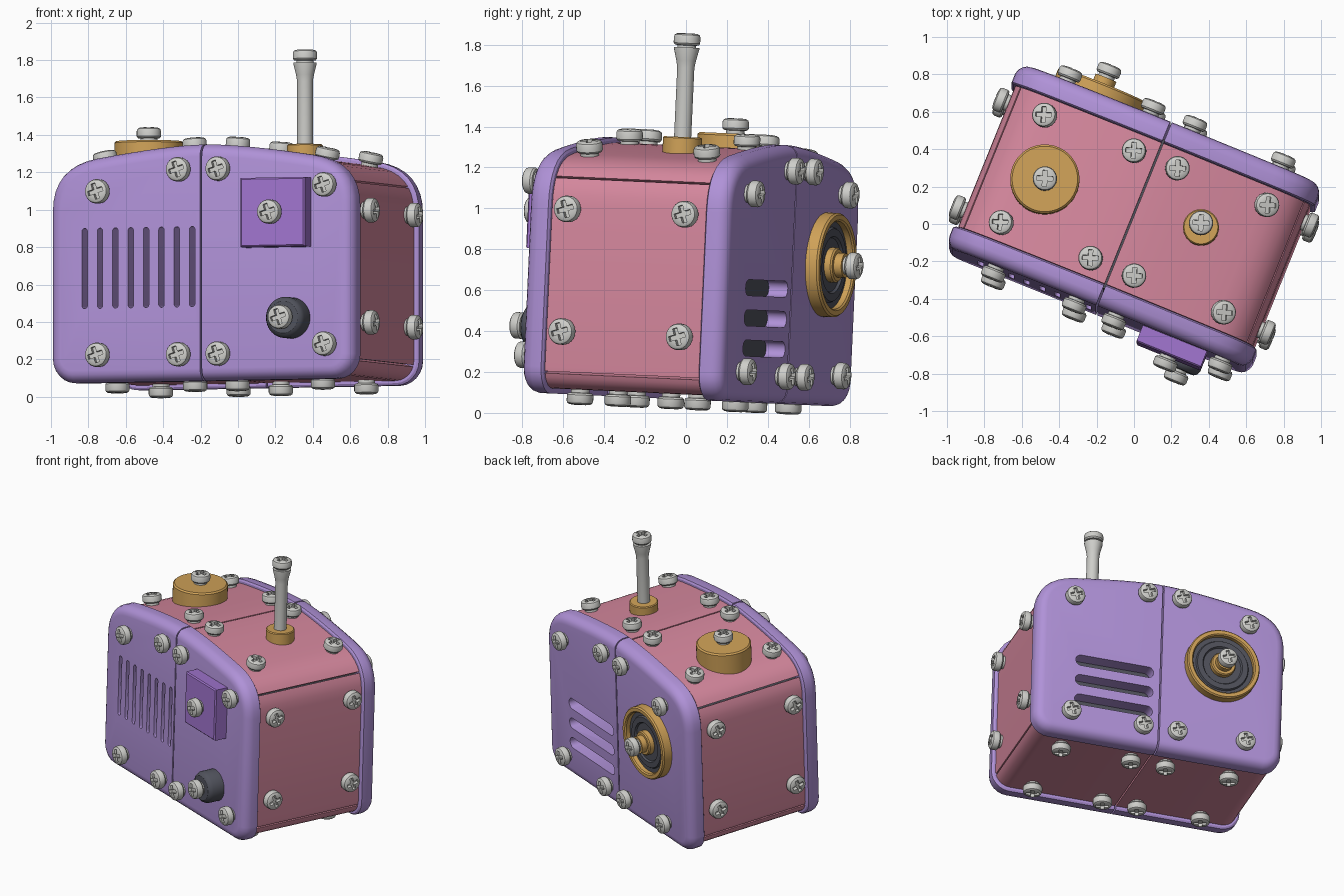
import bpy, bmesh, math
from mathutils import Matrix, Vector

if "Cube" in bpy.data.objects:
    bpy.data.objects.remove(bpy.data.objects["Cube"])

# whole body is turned, and leans back slightly
BODY = (Matrix.Translation((0, 0, 0.065)) @ Matrix.Rotation(math.radians(-2.6), 4, 'X')
        @ Matrix.Rotation(math.radians(-22), 4, 'Z'))


def material(name, *rgb):
    m = bpy.data.materials.new(name)
    lin = [((c / 255 + 0.055) / 1.055) ** 2.4 for c in rgb]
    m.diffuse_color = (*lin, 1)
    m.use_nodes = True
    m.node_tree.nodes["Principled BSDF"].inputs["Base Color"].default_value = m.diffuse_color
    return m


LILAC = material("lilac", 176, 146, 216)
PINK = material("pink", 214, 136, 158)
VIOLET = material("violet", 160, 116, 206)
GOLD = material("gold", 208, 162, 88)
DARK = material("charcoal", 80, 82, 92)
STEEL = material("light grey", 206, 206, 202)


def finish(name, mesh, mat, matrix=Matrix()):
    if not mesh.materials:
        mesh.materials.append(mat)
    mesh.polygons.foreach_set("use_smooth", [True] * len(mesh.polygons))
    mesh.set_sharp_from_angle(angle=math.radians(32))
    ob = bpy.data.objects.new(name, mesh)
    bpy.context.collection.objects.link(ob)
    ob.matrix_world = BODY @ matrix
    return ob


def loft(name, groups, mat, matrix=Matrix(), caps=True, loop=False):
    """Skin each group of closed rings; a group makes one solid."""
    bm = bmesh.new()
    for rings in groups:
        vs = [[bm.verts.new(p) for p in r] for r in rings]
        n = len(vs[0])
        pairs = list(zip(vs, vs[1:])) + ([(vs[-1], vs[0])] if loop else [])
        for a, b in pairs:
            for i in range(n):
                bm.faces.new((a[i], a[(i + 1) % n], b[(i + 1) % n], b[i]))
        if caps:
            bm.faces.new(vs[0])
            bm.faces.new(vs[-1])
    bmesh.ops.recalc_face_normals(bm, faces=bm.faces)
    mesh = bpy.data.meshes.new(name)
    bm.to_mesh(mesh)
    bm.free()
    return finish(name, mesh, mat, matrix)


def cut(ob, cutter):
    """Boolean out the cutter, then drop it."""
    mod = ob.modifiers.new("cut", 'BOOLEAN')
    mod.operation, mod.solver, mod.object = 'DIFFERENCE', 'EXACT', cutter
    bpy.context.view_layer.update()
    ev = ob.evaluated_get(bpy.context.evaluated_depsgraph_get())
    mesh = bpy.data.meshes.new_from_object(ev)
    ob.modifiers.clear()
    ob.data = mesh
    mesh.polygons.foreach_set("use_smooth", [True] * len(mesh.polygons))
    mesh.set_sharp_from_angle(angle=math.radians(32))
    bpy.data.objects.remove(cutter)


def aim(pos, direction, spin=0.0):
    q = Vector(direction).to_track_quat('Z', 'Y').to_matrix().to_4x4()
    return Matrix.Translation(pos) @ q @ Matrix.Rotation(spin, 4, 'Z')


def lathe(name, profile, mat, pos, direction, n=40, **kw):
    rings = [[(r * math.cos(2 * math.pi * i / n), r * math.sin(2 * math.pi * i / n), h)
              for i in range(n)] for r, h in profile]
    return loft(name, [rings], mat, aim(pos, direction), **kw)


# body outline, right half, from bottom centre round to top centre
def bezier(a, b, c, ts):
    return [Vector(a) * (1 - t) ** 2 + Vector(b) * 2 * t * (1 - t) + Vector(c) * t * t for t in ts]


HALF = [Vector((0, 0))]
HALF += [Vector((.745 + .13 * math.sin(math.radians(15 * i)), .13 - .13 * math.cos(math.radians(15 * i))))
         for i in range(7)]
HALF += bezier((.875, .92), (.875, 1.16), (.62, 1.20), [i / 8 for i in range(9)])
HALF += bezier((.62, 1.20), (.206, 1.265), (0, 1.265), [i / 8 for i in range(1, 9)])


def inset(d):
    out = []
    for i, p in enumerate(HALF):
        t = Vector((1, 0)) if i == 0 else Vector((-1, 0)) if i == len(HALF) - 1 else HALF[i + 1] - HALF[i - 1]
        t.normalize()
        out.append(p + Vector((-t.y, t.x)) * d)
    return out


# end shells: two rounded halves front and back, with a thin seam
LIP = [(.41, .012), (.418, 0), (.47, 0), (.495, .008), (.515, .024), (.526, .042), (.53, .065)]
shells = {}
for face, sv in (("front", -1), ("back", 1)):
    for side, su in (("left", -1), ("right", 1)):
        rings = [[(su * max(p.x, .005), sv * v, p.y) for p in inset(d)] for v, d in LIP]
        shells[face, side] = loft(f"{face}_shell_{side}", [rings], LILAC)


# vent slots
def slot(u, w, lu, lw, v0, v1):
    r = min(lu, lw) / 2
    ring = []
    for k in range(16):
        a = 2 * math.pi * (k + .5) / 16
        c, s = math.cos(a), math.sin(a)
        ring.append((u + math.copysign(lu / 2 - r, c) + r * c, w + math.copysign(lw / 2 - r, s) + r * s))
    if lu == lw:
        return []
    return [[(x, v, z) for x, z in ring] for v in (v0, v1)]


cut(shells["front", "left"],
    loft("slot_cutter", [slot(-.67 + .0885 * i, .61, .032, .43, -.6, -.3) for i in range(8)], LILAC))
cut(shells["back", "right"],
    loft("slot_cutter", [slot(.325, .265 + .148 * i, .55, .08, .3, .6) for i in range(3)], LILAC))

# dark inner core seen through vents and seams
for side, su in (("left", -1), ("right", 1)):
    loft(f"inner_core_{side}", [[[(su * p.x, v, p.y) for p in inset(.085)] for v in (-.43, .43)]], DARK)

# pink wrap panels: bottom, side and top on each half
OUT, INN = inset(.025), inset(.09)
for side, su in (("left", -1), ("right", 1)):
    for part, i, j in (("bottom", 0, 6), ("side", 6, 11), ("top", 11, len(HALF) - 1)):
        outer, inner = ([p.copy() for p in c[i:j + 1]] for c in (OUT, INN))
        for c in (outer, inner):
            c[0] += (c[1] - c[0]).normalized() * .005
            c[-1] += (c[-2] - c[-1]).normalized() * .005
        ring = outer + inner[::-1]
        loft(f"{part}_panel_{side}", [[[(su * p.x, v, p.y) for p in ring] for v in (-.407, .407)]], PINK)

# one cross-head screw, shared by every copy
screw = lathe("screw", [(.045, -.03), (.045, .015), (.058, .017), (.065, .026), (.065, .056),
                        (.061, .066), (.052, .072), (.03, .075)], STEEL, (0, 0, 0), (0, 0, 1), n=28)
A, B = .043, .012
cross = [(A, -B), (A, B), (B, B), (B, A), (-B, A), (-B, B), (-A, B), (-A, -B), (-B, -B), (-B, -A), (B, -A), (B, -B)]
cut(screw, loft("cross_cutter", [[[(x, y, z) for x, y in cross] for z in (.05, .1)]], STEEL))
SCREW = screw.data
bpy.data.objects.remove(screw)


def add_screw(name, pos, direction):
    ob = bpy.data.objects.new(name, SCREW)
    bpy.context.collection.objects.link(ob)
    ob.matrix_world = BODY @ aim(pos, direction, math.radians(18))


def top_at(u):
    """Height and outward normal of the pink roof."""
    for a, b in zip(OUT[11:], OUT[12:]):
        if b.x <= abs(u) <= a.x:
            t = (abs(u) - a.x) / (b.x - a.x)
            d = b - a
            return a.y + d.y * t, (math.copysign(d.y, u), 0, -d.x)


# shell screws
for u, w in ((-.58, .145), (-.114, .14), (.114, .14), (.727, .183),
             (-.58, 1.02), (-.114, 1.13), (.114, 1.13), (.727, 1.035)):
    add_screw("front_screw", (u, -.53, w), (0, -1, 0))
for u, w in ((-.6, .15), (-.12, .135), (.12, .135), (.63, .15),
             (-.6, 1.035), (-.12, 1.14), (.12, 1.14), (.63, 1.02)):
    add_screw("back_screw", (u, .53, w), (0, 1, 0))
# roof, floor and side screws
for v in (-.31, .31):
    for u in (-.632, -.122, .122, .632):
        h, n = top_at(u)
        add_screw("roof_screw", (u, v, h), n)
    for u in (-.57, -.122, .122, .615):
        add_screw("floor_screw", (u, v, .025), (0, 0, -1))
    for s in (-1, 1):
        for w in (.305, .905):
            add_screw("side_screw", (s * .85, v, w), (s, 0, 0))

# square button on the front
rings = []
for v, h in ((-.5, .185), (-.617, .185), (-.625, .177)):
    rings.append([(.45 + a * h, v, .89 + b * h) for a, b in ((-1, -1), (1, -1), (1, 1), (-1, 1))])
loft("square_button", [rings], VIOLET)
add_screw("button_screw", (.45, -.625, .89), (0, -1, 0))

# round dark knob on the front
lathe("front_knob", [(.11, -.02), (.11, .085), (.1, .105), (.085, .115)], DARK, (.52, -.53, .325), (0, -1, 0))
add_screw("knob_screw", (.52, -.645, .325), (0, -1, 0))

# dial on the back
P, D = (-.42, .53, .69), (0, 1, 0)
lathe("dial_ring", [(.215, -.02), (.255, -.02), (.255, .058), (.247, .068), (.223, .068), (.215, .06)],
      GOLD, P, D, n=56, caps=False, loop=True)
lathe("dial_face", [(.218, -.02), (.218, .03), (.185, .03), (.178, .042), (.14, .042), (.132, .03), (.05, .03)],
      DARK, P, D, n=56)
lathe("dial_hub", [(.085, 0), (.085, .062), (.078, .07), (.06, .07), (.06, .11)], GOLD, P, D)
add_screw("dial_screw", (-.42, .64, .69), D)

# gold knob on the roof
lathe("roof_knob", [(.185, 1.1), (.185, 1.3), (.175, 1.31)], GOLD, (-.51, -.01, 0), (0, 0, 1), n=56)
add_screw("roof_knob_screw", (-.51, -.01, 1.31), (0, 0, 1))

# antenna
lathe("antenna_base", [(.096, 1.14), (.096, 1.276), (.09, 1.282)], GOLD, (.36, .065, 0), (0, 0, 1))
lathe("antenna_rod", [(.042, 1.2), (.042, 1.62), (.048, 1.655), (.062, 1.712), (.062, 1.72)],
      STEEL, (.36, .065, 0), (0, 0, 1))
add_screw("antenna_screw", (.36, .065, 1.715), (0, 0, 1))
